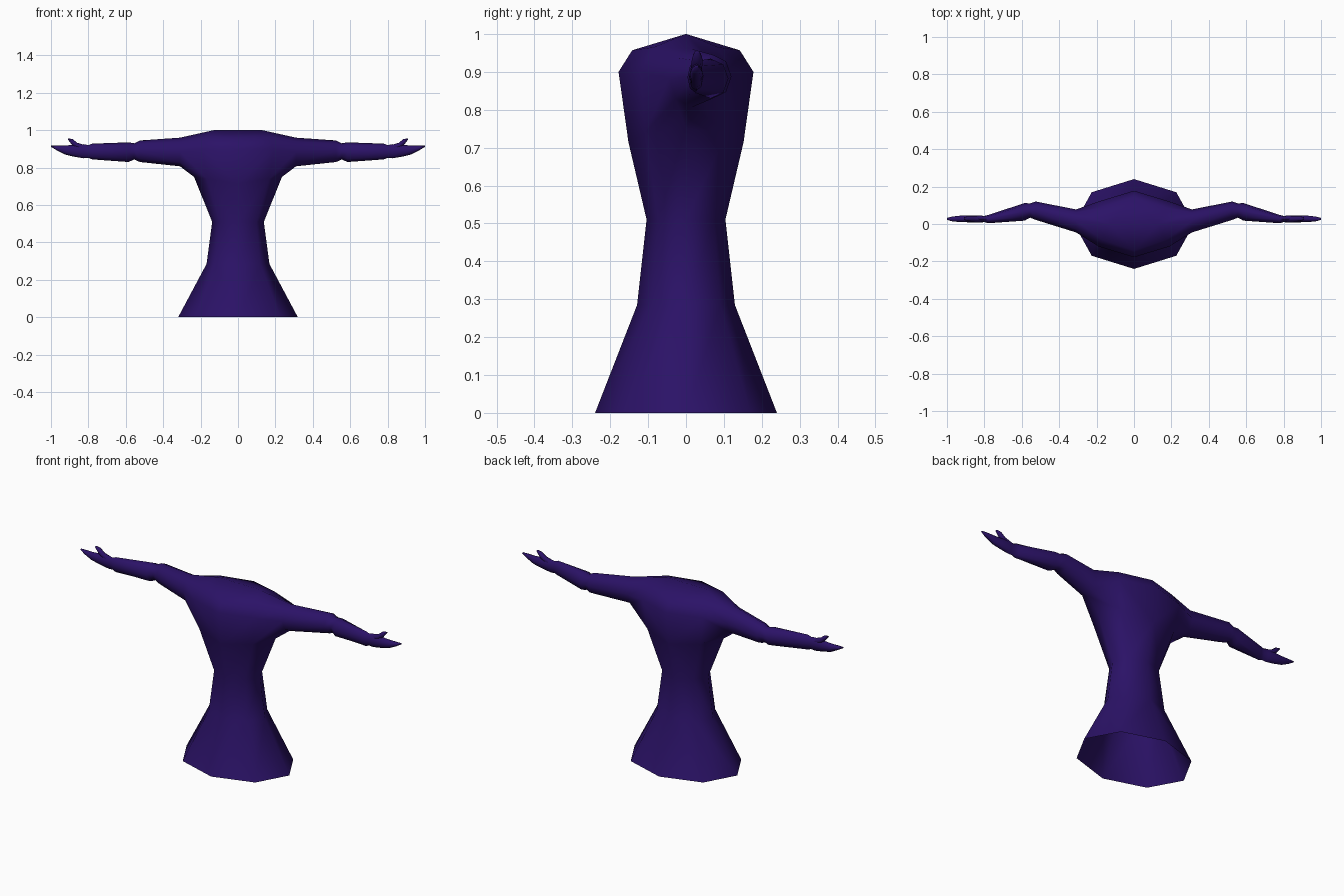
import bpy, bmesh, math

cube = bpy.data.objects.get("Cube")
if cube:
    bpy.data.objects.remove(cube, do_unlink=True)

indigo = bpy.data.materials.new("dark indigo")
indigo.use_nodes = True
color = (0.024, 0.006, 0.135, 1)
indigo.diffuse_color = color
bsdf = indigo.node_tree.nodes["Principled BSDF"]
bsdf.inputs["Base Color"].default_value = color
bsdf.inputs["Roughness"].default_value = 0.8


def arm_ring(bm, x, y0, y1, z0, z1):
    """Eight-sided section across the arm, starting at the bottom, then front."""
    cy, cz, ry, rz = (y0 + y1) / 2, (z0 + z1) / 2, (y1 - y0) / 2, (z1 - z0) / 2
    return [bm.verts.new((x, cy - ry * math.sin(i * math.pi / 4),
                          cz - rz * math.cos(i * math.pi / 4))) for i in range(8)]


def bridge(bm, a, b, closed=True):
    n = len(a)
    for i in range(n if closed else n - 1):
        j = (i + 1) % n
        bm.faces.new((a[i], a[j], b[j], b[i]))


def finish(bm, name):
    bmesh.ops.recalc_face_normals(bm, faces=bm.faces)
    mesh = bpy.data.meshes.new(name)
    bm.to_mesh(mesh)
    bm.free()
    mesh.materials.append(indigo)
    obj = bpy.data.objects.new(name, mesh)
    bpy.context.collection.objects.link(obj)
    mirror = obj.modifiers.new("Mirror", 'MIRROR')
    mirror.use_clip = True
    bpy.ops.object.select_all(action='DESELECT')
    obj.select_set(True)
    bpy.context.view_layer.objects.active = obj
    bpy.ops.object.shade_smooth_by_angle(angle=math.radians(70))
    return obj


# Gown: half rings from front centre round the side to back centre, open hem
bm = bmesh.new()
rings = []
for rx, ry, z, side_z in [(.32, .24, 0, 0), (.168, .129, .285, .285),
                          (.138, .104, .51, .51), (.235, .152, .715, .75)]:
    ring = []
    for i in range(5):
        a = math.radians(-90 + 45 * i)
        ring.append(bm.verts.new((rx * math.cos(a) if i % 4 else 0, ry * math.sin(a),
                                  z + (side_z - z) * math.cos(a))))
    rings.append(ring)
for low, high in zip(rings, rings[1:]):
    bridge(bm, low, high, closed=False)

# Chest and shoulder tops, front and back, leaving an opening for the arm
chest = rings[-1]
crown = [bm.verts.new((x, 0, 1.0)) for x in (0, .13)]
opening = {}
for s, centre, diag in ((-1, chest[0], chest[1]), (1, chest[4], chest[3])):
    mid = [bm.verts.new((x, s * y, .9)) for x, y in ((0, .178), (.19, .12))]
    top = [bm.verts.new((x, s * y, z)) for x, y, z in ((0, .142, .957), (.17, .085, .965))]
    bridge(bm, [centre, diag], mid, closed=False)
    bridge(bm, mid, top, closed=False)
    bridge(bm, top, crown, closed=False)
    opening[s] = [diag, mid[1], top[1]]
shoulder = [chest[2]] + opening[-1] + [crown[1]] + opening[1][::-1]

# Sleeve, elbow crease, wrist and hand
sections = [
    (.31, -.045, .078, .807, .960), (.525, .022, .120, .830, .945),
    (.555, .034, .110, .844, .930), (.585, .018, .112, .830, .935),
    (.78, .004, .048, .844, .928), (.80, .010, .043, .852, .920),
    (.825, .008, .046, .850, .925), (.875, .009, .046, .858, .922),
    (.925, .010, .045, .870, .918), (.97, .014, .040, .893, .917),
    (1.0, .022, .033, .911, .917)]
previous = shoulder
for section in sections:
    ring = arm_ring(bm, *section)
    bridge(bm, previous, ring)
    previous = ring
bm.faces.new(previous)
finish(bm, "gown_and_arms")

# Thumbs
bm = bmesh.new()
previous = None
for section in [(.82, .012, .042, .885, .921), (.86, .013, .043, .900, .933),
                (.885, .016, .043, .918, .953), (.908, .022, .036, .948, .956)]:
    ring = arm_ring(bm, *section)
    if previous:
        bridge(bm, previous, ring)
    else:
        bm.faces.new(ring)
    previous = ring
bm.faces.new(previous)
finish(bm, "thumbs")
